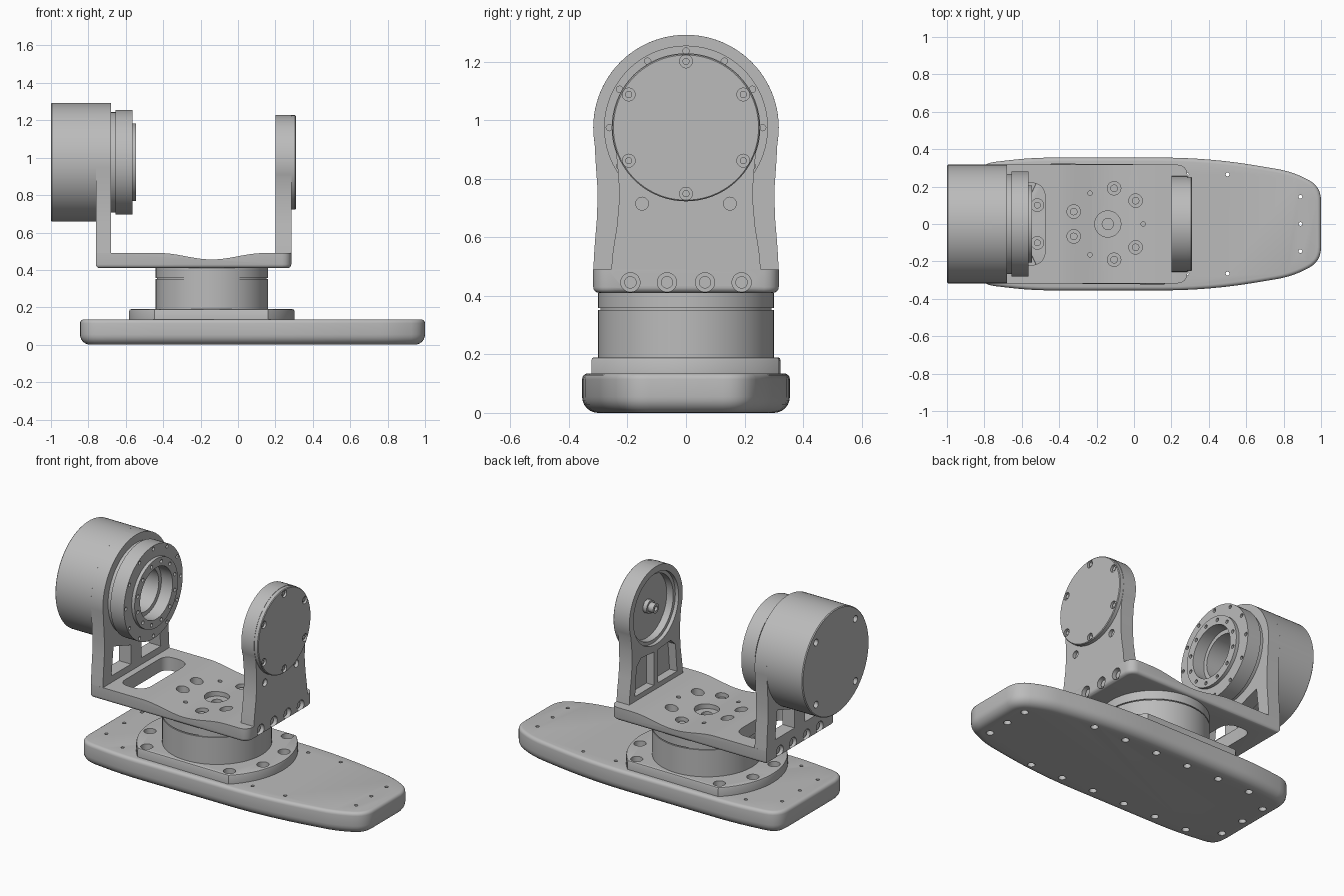
import bpy, bmesh
from math import sin, cos, pi, radians, asin
from mathutils import Vector, Matrix

if "Cube" in bpy.data.objects:
    bpy.data.objects.remove(bpy.data.objects["Cube"])

GREY = (0.5, 0.5, 0.5, 1)
metal = bpy.data.materials.new("machined_grey")
metal.use_nodes = True
metal.diffuse_color = GREY
metal.node_tree.nodes["Principled BSDF"].inputs["Base Color"].default_value = GREY

PIVOT = 0.975      # height of the tilt axis
TURN = -0.14       # x of the turntable axis


def finish(name, bm):
    bmesh.ops.recalc_face_normals(bm, faces=bm.faces)
    mesh = bpy.data.meshes.new(name)
    bm.to_mesh(mesh)
    bm.free()
    mesh.materials.append(metal)
    obj = bpy.data.objects.new(name, mesh)
    bpy.context.collection.objects.link(obj)
    return obj


def prism(name, outline, axis, lo, hi):
    """Extrude a 2D outline along an axis."""
    place = {"x": lambda u, v, w: (w, u, v),
             "y": lambda u, v, w: (u, w, v),
             "z": lambda u, v, w: (u, v, w)}[axis]
    bm = bmesh.new()
    face = bm.faces.new([bm.verts.new(place(u, v, lo)) for u, v in outline])
    out = bmesh.ops.extrude_face_region(bm, geom=[face])
    shift = Vector(place(0, 0, hi - lo))
    for v in out["geom"]:
        if isinstance(v, bmesh.types.BMVert):
            v.co += shift
    return finish(name, bm)


def lathe(name, profile, axis, centre, steps=64):
    """Spin (radius, position) points around an axis through centre."""
    along = Vector((1, 0, 0)) if axis == "x" else Vector((0, 0, 1))
    side = Vector((0, 1, 0))
    centre = Vector(centre)
    bm = bmesh.new()
    vs = [bm.verts.new(centre + along * h + side * r) for r, h in profile]
    es = [bm.edges.new(pair) for pair in zip(vs, vs[1:])]
    bmesh.ops.spin(bm, geom=vs + es, cent=centre, axis=along,
                   angle=2 * pi, steps=steps)
    bmesh.ops.remove_doubles(bm, verts=bm.verts, dist=1e-5)
    return finish(name, bm)


def rod(name, r, axis, centre, lo, hi, steps=20):
    return lathe(name, [(0, lo), (r, lo), (r, hi), (0, hi)], axis, centre, steps)


def cut(obj, cutters):
    for c in cutters:
        c.hide_render = True
        mod = obj.modifiers.new("cut", "BOOLEAN")
        mod.object, mod.operation, mod.solver = c, "DIFFERENCE", "EXACT"
    graph = bpy.context.evaluated_depsgraph_get()
    mesh = bpy.data.meshes.new_from_object(obj.evaluated_get(graph))
    obj.modifiers.clear()
    obj.data = mesh
    for c in cutters:
        bpy.data.objects.remove(c)


def round_edges(obj, test, width, segments=4):
    bm = bmesh.new()
    bm.from_mesh(obj.data)
    edges = [e for e in bm.edges if test(e.verts[0].co, e.verts[1].co)]
    bmesh.ops.bevel(bm, geom=edges, offset=width, segments=segments,
                    profile=0.5, affect="EDGES")
    bm.to_mesh(obj.data)
    bm.free()


def rounded(corners, steps=6):
    """Round each (x, y, radius) corner of a polygon."""
    pts = []
    for i, (x, y, r) in enumerate(corners):
        p = Vector((x, y))
        a = p + (Vector(corners[i - 1][:2]) - p).normalized() * r
        b = p + (Vector(corners[(i + 1) % len(corners)][:2]) - p).normalized() * r
        for k in range(steps + 1):
            t = k / steps
            pts.append(tuple(a * (1 - t) ** 2 + p * 2 * t * (1 - t) + b * t * t))
    return pts


def ring(r, angles, cx=0, cy=0):
    return [(cx + r * cos(radians(a)), cy + r * sin(radians(a))) for a in angles]


def mirrored(half):
    """Close a one-sided outline by mirroring it over the first coordinate."""
    return half + [(-p[0],) + tuple(p[1:]) for p in reversed(half)]


# Base: tapered slab with a soft underside
side = [(-0.845, -0.32, 0.1), (-0.55, -0.355, 0.12), (0.4, -0.355, 0.25),
        (0.85, -0.28, 0.09), (1.0, -0.2, 0.075)]
base = prism("base_plate", rounded(side + [(x, -y, r) for x, y, r in reversed(side)]),
             "z", 0, 0.135)
round_edges(base, lambda a, b: max(a.z, b.z) < 0.001, 0.055, 6)
round_edges(base, lambda a, b: min(a.z, b.z) > 0.134, 0.02)
spots = [(0.89, y) for y in (-0.145, 0, 0.145)] + [(-0.76, y) for y in (-0.17, 0, 0.17)]
spots += [(0.5 - 0.217 * i, s * 0.265) for i in range(6) for s in (-1, 1)]
step = [(0, -0.02), (0.021, -0.02), (0.021, 0.06), (0.01, 0.06), (0.01, 0.2), (0, 0.2)]
cut(base, [lathe("cutter", step, "z", (x, y, 0), 16) for x, y in spots])

# Mounting flange: disc with two flat sides
edge = int(round(asin(0.325 / 0.442) * 180 / pi))
arc = range(-edge, edge + 1, 3)
flange = prism("mounting_flange", ring(0.442, arc, TURN) +
               ring(0.442, [a + 180 for a in arc], TURN), "z", 0.135, 0.19)
round_edges(flange, lambda a, b: min(a.z, b.z) > 0.189, 0.01, 2)
bolts = ring(0.39, [s * a for s in (-1, 1) for a in (15, 45, 135, 165)], TURN)
cut(flange, [rod("cutter", 0.034, "z", (x, y, 0), 0.15, 0.25) for x, y in bolts])
for x, y in bolts:
    rod("flange_bolt", 0.018, "z", (x, y, 0), 0.14, 0.165)

# Turntable drum with a seam
lathe("turntable_drum", [(0, 0.185), (0.3, 0.185), (0.3, 0.352), (0.293, 0.352),
      (0.293, 0.358), (0.3, 0.358), (0.3, 0.41), (0, 0.41)], "z", (TURN, 0, 0), 96)

# Yoke floor: shallow dip across the middle
dip = [(TURN + 0.28 * t / 10, 0.49 - 0.017 * (1 + cos(pi * t / 10)))
       for t in range(10, -11, -1)]
floor = prism("yoke_floor", [(-0.76, 0.41), (0.285, 0.41), (0.285, 0.49)] + dip +
              [(-0.76, 0.49)], "y", -0.317, 0.317)
round_edges(floor, lambda a, b: min(a.x, b.x) > 0.284 and abs(a.z - b.z) > 0.05, 0.05)
round_edges(floor, lambda a, b: max(a.z, b.z) < 0.411, 0.02)
slot = rounded([(-0.64, -0.22, 0.06), (-0.475, -0.22, 0.08),
                (-0.475, 0.22, 0.08), (-0.64, 0.22, 0.06)])
cutters = [prism("cutter", slot, "z", 0.38, 0.55)]
cutters.append(lathe("cutter", [(0, 0.4), (0.03, 0.4), (0.03, 0.43), (0.07, 0.43),
                                (0.07, 0.55), (0, 0.55)], "z", (TURN, 0, 0), 32))
plate_bolts = ring(0.194, (40, 80, 160, -40, -80, -160), TURN)
cutters += [rod("cutter", 0.036, "z", (x, y, 0), 0.43, 0.55) for x, y in plate_bolts]
cutters += [rod("cutter", 0.012, "z", (x, y, 0), 0.43, 0.55)
            for x, y in ring(0.19, (0, 120, 240), TURN)]
foot_bolts = [-0.19, -0.065, 0.065, 0.19]
for y in foot_bolts:
    cutters.append(rod("cutter", 0.033, "x", (0, y, 0.446), 0.255, 0.32))
    cutters.append(rod("cutter", 0.033, "x", (0, y, 0.446), -0.8, -0.73))
cut(floor, cutters)
for x, y in plate_bolts:
    rod("floor_bolt", 0.02, "z", (x, y, 0), 0.42, 0.442)
for y in foot_bolts:
    rod("left_foot_bolt", 0.021, "x", (0, y, 0.446), 0.25, 0.268)
    rod("right_foot_bolt", 0.021, "x", (0, y, 0.446), -0.745, -0.725)


def arm(name, waist, r, start, lo, hi):
    top = ring(r, range(start, 90, 5), 0, PIVOT) + [(0.0001, PIVOT + r)]
    return prism(name, mirrored(waist + top), "x", lo, hi)


# Left arm: bearing recess and two pockets on the inner side
left = arm("left_arm", [(0.256, 0.485), (0.25, 0.55), (0.236, 0.64), (0.229, 0.72),
                        (0.23, 0.8)], 0.254, -20, 0.2, 0.285)
pocket = [(0.02, 0.52), (0.2, 0.52), (0.185, 0.69), (0.14, 0.73), (0.02, 0.72)]
cutters = [lathe("cutter", [(0, 0.15), (0.215, 0.15), (0.215, 0.222), (0.195, 0.222),
                            (0.195, 0.265), (0, 0.265)], "x", (0, 0, PIVOT), 64)]
for s in (-1, 1):
    cutters.append(prism("cutter", [(s * y, z) for y, z in pocket], "x", 0.15, 0.25))
    cutters.append(rod("cutter", 0.022, "x", (0, s * 0.15, 0.715), 0.265, 0.32))
cut(left, cutters)
lathe("bearing_pin", [(0, 0.26), (0.04, 0.26), (0.04, 0.235), (0.028, 0.235),
      (0.028, 0.2), (0.014, 0.2), (0.014, 0.215), (0, 0.215)], "x", (0, 0, PIVOT), 32)

# Left cap with six screws
cap = lathe("left_cap", [(0, 0.284), (0.252, 0.284), (0.252, 0.306), (0.248, 0.31),
                         (0, 0.31)], "x", (0, 0, PIVOT), 96)
screws = ring(0.226, range(30, 390, 60), 0, PIVOT)
cut(cap, [rod("cutter", 0.022, "x", (0, y, z), 0.296, 0.33) for y, z in screws])
for y, z in screws:
    rod("cap_screw", 0.012, "x", (0, y, z), 0.29, 0.304)

# Right arm: two windows below the motor and a bore for the hub
right = arm("right_arm", [(0.317, 0.485), (0.313, 0.56), (0.304, 0.67), (0.302, 0.76),
                          (0.309, 0.86)], 0.317, -10, -0.76, -0.68)
window = [(0.05, 0.53), (0.235, 0.53), (0.215, 0.7), (0.05, 0.645)]
cut(right, [rod("cutter", 0.17, "x", (0, 0, PIVOT), -0.8, -0.6, 48)] +
    [prism("cutter", [(s * y, z) for y, z in window], "x", -0.8, -0.6) for s in (-1, 1)])

# Motor housing with four screw holes on its end
motor = lathe("motor_housing", [(0, -1), (0.312, -1), (0.317, -0.995), (0.317, -0.76),
                                (0, -0.76)], "x", (0, 0, PIVOT), 96)
cut(motor, [rod("cutter", 0.02, "x", (0, y, z), -1.05, -0.975)
            for y, z in ring(0.265, (45, 135, 225, 315), 0, PIVOT)])

# Hollow output hub with two rings of tapped holes
hub = lathe("output_hub", [(0, -0.75), (0.13, -0.75), (0.13, -0.62), (0.155, -0.62),
            (0.155, -0.545), (0.207, -0.545), (0.207, -0.565), (0.28, -0.565),
            (0.28, -0.655), (0.268, -0.655), (0.268, -0.69), (0.16, -0.69),
            (0.16, -0.755), (0, -0.755)], "x", (0, 0, PIVOT), 96)
dots = ring(0.262, range(0, 360, 30), 0, PIVOT) + ring(0.182, range(15, 360, 30), 0, PIVOT)
cut(hub, [rod("cutter", 0.011, "x", (0, y, z), -0.59, -0.5, 12) for y, z in dots])

# Smooth shading on curved faces, crisp edges elsewhere
for obj in bpy.context.scene.objects:
    if obj.type == "MESH" and metal.name in obj.data.materials:
        bpy.ops.object.select_all(action="DESELECT")
        obj.select_set(True)
        bpy.context.view_layer.objects.active = obj
        bpy.ops.object.shade_smooth_by_angle(angle=radians(30))
